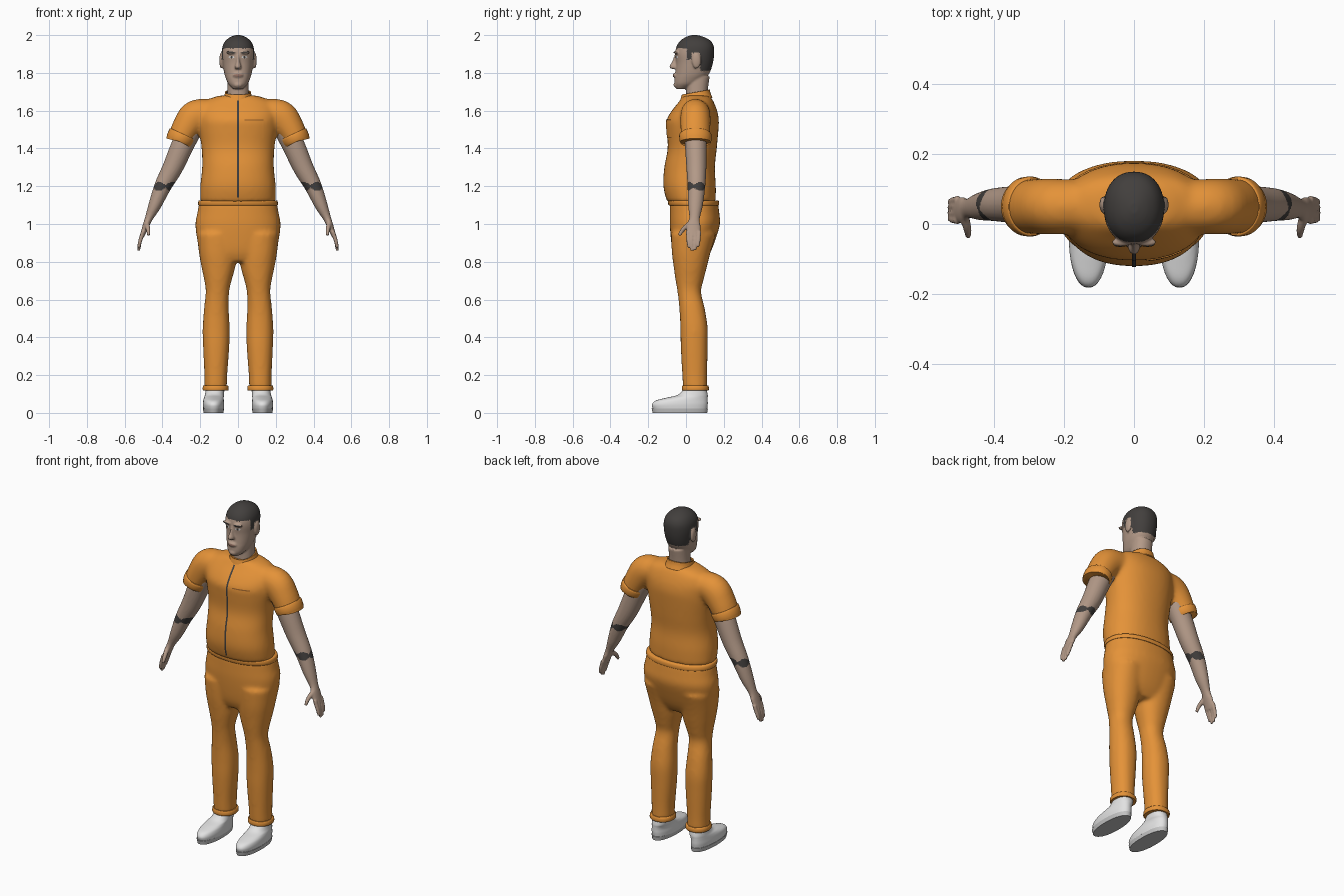
import bpy, bmesh, math
from mathutils import Vector
from mathutils.bvhtree import BVHTree

cube = bpy.data.objects.get("Cube")
if cube:
    bpy.data.objects.remove(cube)


def material(name, *rgb):
    m = bpy.data.materials.new(name)
    m.use_nodes = True
    m.diffuse_color = (*rgb, 1)
    m.node_tree.nodes["Principled BSDF"].inputs["Base Color"].default_value = (*rgb, 1)
    return m


ORANGE = material("orange cloth", .78, .29, .04)
SEAM = material("dark seam", .30, .11, .02)
SKIN = material("skin", .45, .32, .245)
DARK = material("dark hair and ink", .055, .05, .047)
LIPS = material("lips", .30, .17, .13)
WHITE = material("white shoe", .76, .76, .76)
SOLE = material("pale grey sole", .55, .55, .55)


def finish(ob, mats, angle=45):
    ob.data.materials.clear()
    for m in mats:
        ob.data.materials.append(m)
    ob.data.shade_smooth()
    ob.data.set_sharp_from_angle(angle=math.radians(angle))
    return ob


def smooth_rows(rows, n):
    """Catmull-Rom interpolation between section rows."""
    out = []
    for i in range(len(rows) - 1):
        a, b, c, d = (rows[max(0, min(len(rows) - 1, i + k))] for k in (-1, 0, 1, 2))
        for j in range(n):
            t = j / n
            out.append([q + .5 * t * (r - p + t * (2*p - 5*q + 4*r - s + t * (3*(q - r) + s - p)))
                        for p, q, r, s in zip(a, b, c, d)])
    return out + [list(rows[-1])]


def skin_rings(name, rings, mats, side=1, cap=True):
    bm = bmesh.new()
    loops = [[bm.verts.new((p[0] * side, p[1], p[2])) for p in ring] for ring in rings]
    n = len(loops[0])
    for a, b in zip(loops, loops[1:]):
        for i in range(n):
            bm.faces.new((a[i], a[(i + 1) % n], b[(i + 1) % n], b[i]))
    if cap:
        bm.faces.new(loops[0])
        bm.faces.new(loops[-1])
    bmesh.ops.recalc_face_normals(bm, faces=bm.faces)
    me = bpy.data.meshes.new(name)
    bm.to_mesh(me)
    bm.free()
    ob = bpy.data.objects.new(name, me)
    bpy.context.collection.objects.link(ob)
    return finish(ob, mats)


def circle(n, power):
    for i in range(n):
        c, s = math.cos(math.tau * i / n), math.sin(math.tau * i / n)
        yield (math.copysign(abs(c) ** (2 / power), c), math.copysign(abs(s) ** (2 / power), s))


def stack(name, rows, mat, side=1, n=40, steps=5, power=2.2, cap=True):
    """Level sections: (z, x0, x1, y0, y1), or (z, half_x, y0, y1) when centred."""
    rows = [r if len(r) == 5 else (r[0], -r[1], r[1], r[2], r[3]) for r in rows]
    rings = [[((a + b + (b - a) * u) / 2, (c + d + (d - c) * v) / 2, z) for u, v in circle(n, power)]
             for z, a, b, c, d in smooth_rows(rows, steps)]
    return skin_rings(name, rings, [mat], side, cap)


def tube(name, rows, mat, side=1, n=24, steps=5):
    """Sections square to a path: (x, y, z, radius across, radius in depth)."""
    pts = smooth_rows(rows, steps)
    rings = []
    for i, p in enumerate(pts):
        t = Vector(pts[min(i + 1, len(pts) - 1)][:3]) - Vector(pts[max(i - 1, 0)][:3])
        u = Vector((0, 1, 0)).cross(t).normalized()
        v = t.cross(u).normalized()
        rings.append([Vector(p[:3]) + u * p[3] * a + v * p[4] * b for a, b in circle(n, 2)])
    return skin_rings(name, rings, [mat], side)


def blob(centre, radii, side=1):
    x, y, z = centre
    rows = []
    for i in range(1, 12):
        a = math.pi * i / 12
        rows.append((z - radii[2] * math.cos(a), x - radii[0] * math.sin(a), x + radii[0] * math.sin(a),
                     y - radii[1] * math.sin(a), y + radii[1] * math.sin(a)))
    return stack("blob", rows, SKIN, side, 16, 1, 2)


def fuse(name, parts, voxel, relax, mats):
    """Merge overlapping parts into one continuous surface."""
    bm = bmesh.new()
    for p in parts:
        bm.from_mesh(p.data)
        bpy.data.objects.remove(p)
    me = bpy.data.meshes.new(name)
    bm.to_mesh(me)
    bm.free()
    ob = bpy.data.objects.new(name, me)
    bpy.context.collection.objects.link(ob)
    re = ob.modifiers.new("Remesh", 'REMESH')
    re.mode, re.voxel_size = 'VOXEL', voxel
    sm = ob.modifiers.new("Smooth", 'SMOOTH')
    sm.factor, sm.iterations = .5, relax
    dg = bpy.context.evaluated_depsgraph_get()
    ob.data = bpy.data.meshes.new_from_object(ob.evaluated_get(dg))
    ob.modifiers.clear()
    return finish(ob, mats, 60)


def paint(ob, rule):
    for f in ob.data.polygons:
        f.material_index = int(rule(*f.center))


def plate(name, target, x0, x1, z0, z1, mat, lift=.003, tilt=0, oval=False, nx=8, nz=8):
    """Thin patch laid on the front of a target."""
    bm = bmesh.new()
    bm.from_mesh(target.data)
    tree = BVHTree.FromBMesh(bm)
    bm.free()
    bm = bmesh.new()
    grid = []
    for i in range(nx + 1):
        u = 2 * i / nx - 1
        x = (x0 + x1) / 2 + u * (x1 - x0) / 2
        h = (z1 - z0) / 2 * (math.sqrt(max(.02, 1 - u * u)) if oval else 1)
        col = []
        for j in range(nz + 1):
            z = (z0 + z1) / 2 + h * (2 * j / nz - 1) + tilt * u
            hit = tree.ray_cast(Vector((x, -1, z)), Vector((0, 1, 0)))[0]
            col.append(bm.verts.new((x, hit.y - lift, z)))
        grid.append(col)
    for a, b in zip(grid, grid[1:]):
        for j in range(nz):
            bm.faces.new((a[j], b[j], b[j + 1], a[j + 1]))
    me = bpy.data.meshes.new(name)
    bm.to_mesh(me)
    bm.free()
    ob = bpy.data.objects.new(name, me)
    bpy.context.collection.objects.link(ob)
    return finish(ob, [mat])


SIDES = (("left", 1), ("right", -1))

# Shirt: body and short sleeves
body = stack("body", [(1.115, .2, -.1, .157), (1.2, .2, -.12, .158), (1.3, .19, -.115, .153), (1.4, .193, -.097, .163),
                      (1.5, .207, -.102, .172), (1.55, .21, -.103, .174), (1.6, .21, -.075, .165),
                      (1.65, .18, -.035, .145), (1.68, .1, -.015, .125)], ORANGE)
sleeve = [(.13, .05, 1.59, .07, .075), (.22, .05, 1.573, .086, .08), (.27, .05, 1.515, .078, .08),
          (.31, .05, 1.44, .067, .077)]
shirt = fuse("shirt", [body] + [tube("sleeve", sleeve, ORANGE, s) for _, s in SIDES], .011, 10, [ORANGE])
for label, s in SIDES:
    tube(label + "_sleeve_cuff", [(.291, .05, 1.476, .072, .082), (.295, .05, 1.468, .076, .086),
                                  (.31, .05, 1.44, .074, .084), (.312, .05, 1.436, .07, .08)], ORANGE, s, 32, 2)

# Collar, higher at the back
collar = stack("collar", [(1.655, .082, -.035, .14), (1.68, .073, -.028, .13), (1.70, .068, -.022, .126)], ORANGE, cap=False)
for v in collar.data.vertices:
    v.co.z += (v.co.y - .06) * .18
rim = collar.modifiers.new("Solidify", 'SOLIDIFY')
rim.thickness = .008

# Zip and chest pocket
plate("zip", shirt, -.005, .005, 1.14, 1.655, DARK, nx=2, nz=50)
plate("chest_pocket", shirt, .035, .135, 1.455, 1.55, ORANGE, .004)
plate("pocket_seam", shirt, .035, .135, 1.548, 1.554, SEAM, .005, nz=1)

# Trousers: hips and legs
hips = stack("hips", [(.8, .17, -.05, .1), (.85, .2, -.07, .13), (.92, .217, -.08, .157), (1., .226, -.086, .18),
                      (1.06, .215, -.086, .176), (1.12, .205, -.085, .168)], ORANGE)
leg = [(.95, .005, .218, -.08, .16), (.85, .006, .207, -.075, .13), (.77, .015, .193, -.065, .11),
       (.7, .034, .178, -.055, .092), (.64, .047, .171, -.045, .08), (.55, .049, .18, -.035, .1),
       (.45, .044, .187, -.03, .115), (.35, .046, .185, -.028, .115), (.2, .057, .178, -.02, .112),
       (.13, .058, .178, -.016, .113)]
fuse("trousers", [hips] + [stack("leg", leg, ORANGE, s) for _, s in SIDES], .011, 8, [ORANGE])
stack("waistband", [(1.098, .209, -.09, .174), (1.104, .212, -.094, .176), (1.12, .21, -.096, .174),
                    (1.125, .206, -.094, .17)], ORANGE, steps=2)

for label, s in SIDES:
    # Trouser cuffs and shoes
    stack(label + "_trouser_cuff", [(.118, .052, .184, -.019, .118), (.124, .049, .187, -.022, .121),
                                    (.14, .05, .186, -.021, .12), (.146, .054, .182, -.018, .116)], ORANGE, s, steps=2)
    stack(label + "_shoe", [(.022, .074, .184, -.176, .112), (.045, .073, .186, -.18, .115), (.065, .075, .184, -.16, .115),
                            (.08, .076, .18, -.105, .115), (.095, .074, .175, -.045, .115),
                            (.125, .072, .17, -.012, .108)], WHITE, s)
    stack(label + "_sole", [(0, .077, .182, -.176, .112), (.024, .074, .186, -.182, .116)], SOLE, s, steps=1)

    # Arm and hand with an inked band below the elbow
    parts = [tube("arm", [(.25, .05, 1.5, .06, .06), (.292, .052, 1.42, .06, .058), (.345, .055, 1.3, .054, .053),
                          (.398, .055, 1.2, .045, .047), (.44, .05, 1.1, .034, .039), (.472, .045, 1.03, .021, .028),
                          (.488, .04, .99, .017, .037), (.508, .04, .935, .012, .036)], SKIN, s)]
    for base, tip, end in ((.01, .016, .875), (.031, .031, .858), (.051, .047, .862), (.07, .062, .88)):
        parts.append(tube("finger", [(.502, base, .96, .011, .011), (.518, (base + tip) / 2, .91, .0105, .0105),
                                     (.526, tip, end, .008, .008)], SKIN, s, 12))
    parts.append(tube("thumb", [(.485, .025, 1.005, .014, .014), (.476, -.012, .975, .012, .012),
                                (.473, -.036, .94, .008, .009)], SKIN, s, 12))
    arm = fuse(label + "_arm", parts, .005, 3, [SKIN, DARK])
    paint(arm, lambda x, y, z: abs(z - 1.2) < .007 + .017 * abs(math.sin(2 * math.atan2(y - .055, abs(x) - .398) + .6)))

# Head: skull, neck, nose, lips, brow ridge and ears
skull = stack("skull", [(1.715, .025, -.05, .0), (1.74, .05, -.06, .06), (1.77, .064, -.06, .1), (1.8, .073, -.056, .125),
                        (1.85, .081, -.053, .142), (1.9, .086, -.057, .149), (1.94, .082, -.05, .147),
                        (1.97, .066, -.03, .13), (1.99, .04, .0, .095), (2.0, .012, .03, .06)], SKIN)
neck = stack("neck", [(1.64, .06, .0, .118), (1.7, .057, .0, .115), (1.78, .056, .0, .125)], SKIN)
nose = stack("nose", [(1.82, .013, -.074, -.03), (1.832, .018, -.088, -.03), (1.86, .01, -.074, -.03),
                      (1.895, .007, -.06, -.03)], SKIN, n=16)
parts = [skull, neck, nose, blob((0, -.055, 1.787), (.028, .014, .014)), blob((0, -.05, 1.737), (.024, .016, .016))]
for _, s in SIDES:
    parts += [blob((.088, .055, 1.866), (.011, .024, .043), s), blob((.035, -.052, 1.908), (.03, .012, .009), s)]
head = fuse("head", parts, .005, 3, [SKIN, DARK])


def hair(x, y, z):
    if abs(x) > .088 and z < 1.91:
        return False
    line = 1.93 if y < .005 else 1.87 if y < .03 else 1.905 if y < .075 else 1.81
    return z > line


paint(head, hair)

# Painted face details
for label, s in SIDES:
    plate(label + "_brow", head, s * .036 - .023, s * .036 + .023, 1.904, 1.913, DARK, .003, s * .002, True)
    plate(label + "_eye", head, s * .034 - .015, s * .034 + .015, 1.877, 1.89, WHITE, .002, 0, True)
    plate(label + "_iris", head, s * .034 - .006, s * .034 + .006, 1.877, 1.89, DARK, .0035, 0, True)
plate("mouth", head, -.024, .024, 1.779, 1.794, LIPS, .002, 0, True)
